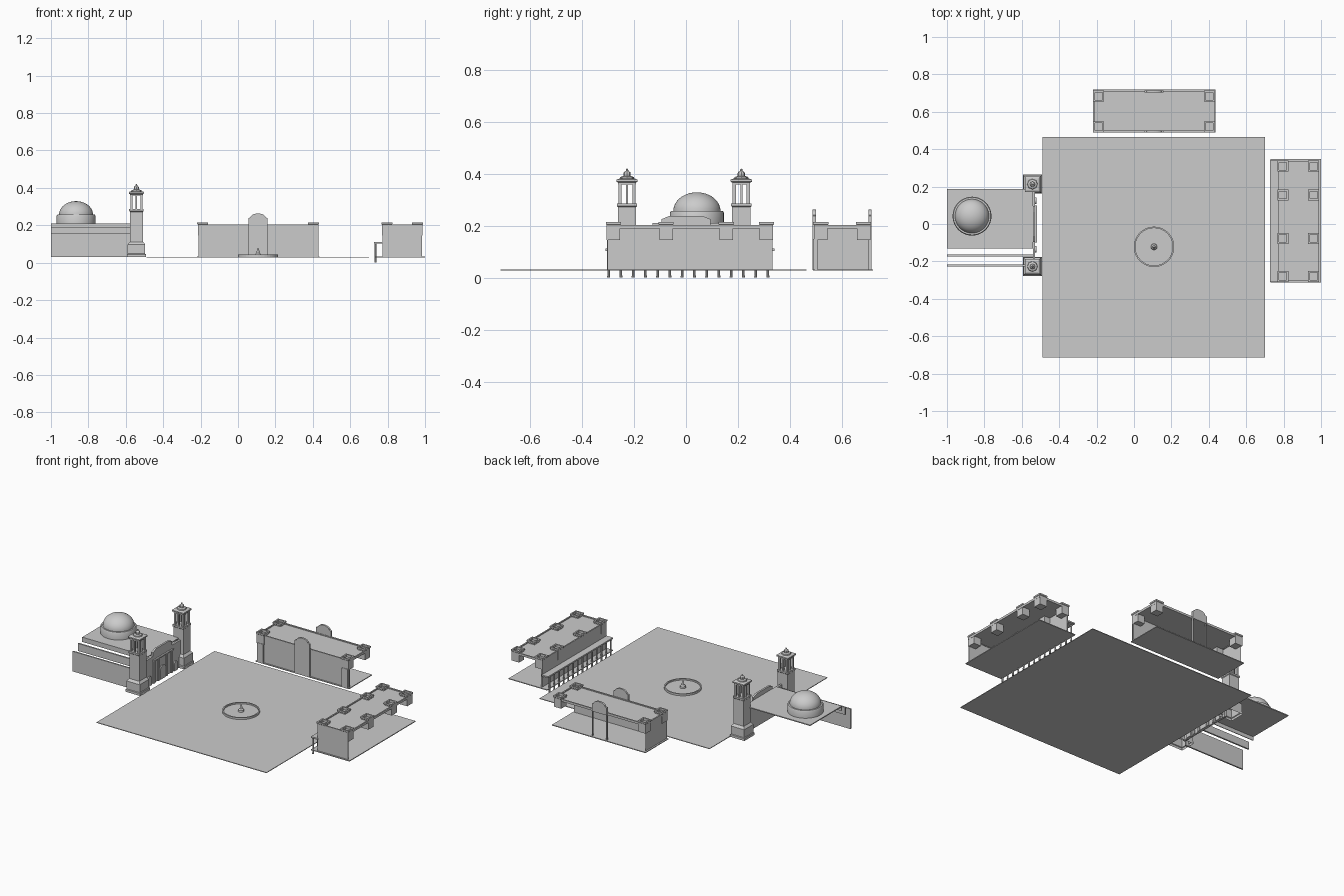
import bpy, bmesh, math
from mathutils import Matrix, Vector

if "Cube" in bpy.data.objects:
    bpy.data.objects.remove(bpy.data.objects["Cube"])


def finish(name, bm):
    me = bpy.data.meshes.new(name)
    bm.to_mesh(me)
    bm.free()
    ob = bpy.data.objects.new(name, me)
    bpy.context.collection.objects.link(ob)
    return ob


def box(name, x0, x1, y0, y1, z0, z1):
    bm = bmesh.new()
    m = Matrix.Translation(((x0 + x1) / 2, (y0 + y1) / 2, (z0 + z1) / 2)) @ \
        Matrix.Diagonal((x1 - x0, y1 - y0, z1 - z0, 1))
    bmesh.ops.create_cube(bm, size=1, matrix=m)
    return finish(name, bm)


def lathe(name, cx, cy, profile, seg=32, rot=0.0, smooth=False):
    """Turn (radius, z) points around a vertical axis."""
    bm = bmesh.new()
    vs = [bm.verts.new((cx + r, cy, z)) for r, z in profile]
    es = [bm.edges.new(p) for p in zip(vs, vs[1:])]
    bmesh.ops.spin(bm, geom=vs + es, cent=(cx, cy, 0), axis=(0, 0, 1),
                   angle=2 * math.pi, steps=seg, use_merge=False)
    bmesh.ops.remove_doubles(bm, verts=bm.verts, dist=1e-5)
    bmesh.ops.rotate(bm, verts=bm.verts, cent=(cx, cy, 0), matrix=Matrix.Rotation(rot, 3, 'Z'))
    bmesh.ops.recalc_face_normals(bm, faces=bm.faces)
    ob = finish(name, bm)
    if smooth:
        bpy.context.view_layer.objects.active = ob
        ob.select_set(True)
        bpy.ops.object.shade_smooth_by_angle(angle=math.radians(35))
        ob.select_set(False)
    return ob


def slab(name, pts, axis, pos, thick):
    """Extrude a (horizontal, z) outline along x or y."""
    bm = bmesh.new()
    place = (lambda a, z: (pos, a, z)) if axis == 'x' else (lambda a, z: (a, pos, z))
    f = bm.faces.new([bm.verts.new(place(a, z)) for a, z in pts])
    r = bmesh.ops.extrude_face_region(bm, geom=[f])
    d = Vector((thick, 0, 0) if axis == 'x' else (0, thick, 0))
    bmesh.ops.translate(bm, vec=d, verts=[v for v in r['geom'] if isinstance(v, bmesh.types.BMVert)])
    bmesh.ops.recalc_face_normals(bm, faces=bm.faces)
    return finish(name, bm)


def turret(cx, cy):
    """Hollow square corner turret with a wider rim."""
    s = math.sqrt(2)
    prof = [(0, .145), (.026 * s, .145), (.026 * s, .203), (.029 * s, .206), (.029 * s, .215),
            (.02 * s, .215), (.02 * s, .2), (0, .2)]
    lathe("roof_turret", cx, cy, prof, seg=4, rot=math.pi / 4)


def parapet(x0, x1, y0, y1):
    t = .008
    for a in ((x0, x1, y0, y0 + t), (x0, x1, y1 - t, y1), (x0, x0 + t, y0, y1), (x1 - t, x1, y0, y1)):
        box("parapet", *a, .19, .204)


def arch(w, z0, z1, c):
    """Round-topped outline."""
    return [(c - w, z0), (c + w, z0)] + [
        (c + w * math.cos(math.pi * i / 10), z1 - w + w * math.sin(math.pi * i / 10)) for i in range(11)]


# plaza and fountain
box("plaza", -.49, .70, -.715, .465, .027, .031)
lathe("fountain_basin", .107, -.122, [(0, .034), (.1, .034), (.1, .043), (.108, .043), (.108, .03)], 40)
lathe("fountain_jet", .107, -.122, [(.017, .034), (.016, .045), (.008, .052), (.006, .07), (0, .08)], 16, smooth=True)

# church body: side wall, clerestory bands and roof
box("church_side_wall", -1, -.57, -.226, -.217, .03, .157)
box("church_clerestory", -1, -.54, -.174, -.164, .14, .187)
box("church_roof_band", -1, -.54, -.13, -.126, .18, .208)
box("church_roof", -1, -.54, -.13, .187, .204, .21)

# dome
lathe("dome_drum", -.866, .042, [(.104, .208), (.104, .25), (.1, .257), (.088, .257)], 40, smooth=True)
lathe("dome", -.866, .042, [(.091 * math.cos(i * math.pi / 24), .257 + .072 * math.sin(i * math.pi / 24))
                            for i in range(13)], 40, smooth=True)

# church facade with stepped gable, doors and pilasters
front = [(-.19, .03), (.18, .03), (.18, .2), (.095, .2), (.095, .225), (.065, .238),
         (-.065, .238), (-.095, .225), (-.095, .2), (-.19, .2)]
slab("church_facade", front, 'x', -.54, .012)
for c, w, top in ((-.005, .028, .115), (-.135, .018, .09), (.125, .018, .09)):
    slab("arched_door", arch(w, .03, top, c), 'x', -.529, .008)
for y in (-.09, -.045, .035, .085):
    box("facade_pilaster", -.53, -.52, y - .007, y + .007, .03, .17)
box("facade_cornice", -.53, -.518, -.1, .1, .17, .178)

# bell towers
S2 = math.sqrt(2)
for cy in (-.227, .213):
    cx = -.543
    lathe("tower_shaft", cx, cy, [(r * S2, z) for r, z in (
        (.051, .03), (.051, .045), (.047, .048), (.047, .098), (.035, .112), (.035, .272),
        (.039, .276), (.039, .286), (0, .286))], 4, math.pi / 4)
    for i in (-1, 0, 1):
        for j in (-1, 0, 1):
            if i or j:
                w = .006 if i and j else .004
                x, y = cx + i * .027, cy + j * .027
                box("belfry_post", x - w, x + w, y - w, y + w, .286, .365)
    lathe("belfry_cornice", cx, cy, [(r * S2, z) for r, z in (
        (0, .36), (.034, .36), (.034, .366), (.041, .37), (.041, .378), (.03, .382), (0, .382))], 4, math.pi / 4)
    lathe("tower_cap", cx, cy, [(.028, .382), (.026, .388), (.014, .392), (.014, .402), (.012, .407),
                                (.005, .412), (.004, .418), (0, .421)], 8)

# north building
box("north_floor", -.22, .435, .49, .72, .027, .032)
box("north_front_wall", -.21, .43, .497, .507, .03, .198)
box("north_roof", -.205, .425, .5, .705, .193, .198)
parapet(-.212, .43, .497, .708)
slab("north_end_wall", [(.5, .03), (.5, .198), (.705, .198), (.705, .03)], 'x', -.21, .0005)
bm = bmesh.new()  # single-sided end wall facing outward
bm.faces.new([bm.verts.new((-.21, y, z)) for y, z in ((.5, .03), (.5, .198), (.705, .198), (.705, .03))])
bpy.data.objects.remove(bpy.data.objects["north_end_wall"])
finish("north_end_wall", bm)
for x in (-.189, .403):
    box("front_pier", x - .022, x + .022, .49, .5, .03, .15)
    for y in (.519, .684):
        turret(x, y)
gable = [(.055, .238), (.055, .19), (.159, .19), (.159, .238), (.147, .242)] + [
    (.107 + .04 * math.cos(math.pi * i / 10), .242 + .021 * math.sin(math.pi * i / 10)) for i in range(1, 10)] + [(.067, .242)]
for y in (.488, .703):
    slab("north_gable", gable, 'y', y, .012)
box("entrance_bay", .055, .159, .488, .5, .03, .195)
for x in (.057, .157):
    box("rear_bay_edge", x - .002, x + .002, .703, .714, .03, .195)

# east building
box("east_floor", .73, 1, -.313, .347, .027, .032)
box("east_front_wall", .772, .782, -.305, .333, .03, .198)
box("east_end_wall", .772, .985, -.305, -.3, .03, .198)
box("east_roof", .775, .985, -.3, .333, .193, .198)
parapet(.772, .987, -.305, .335)
for x in (.796, .96):
    for y in (-.28, -.077, .155, .31):
        turret(x, y)

# east arcade
box("arcade_roof", .728, .775, -.31, .34, .103, .112)
for i in range(14):
    y = -.298 + i * .0472
    lathe("arcade_column", .735, y, [(0, 0), (.006, 0), (.005, .01), (.005, .095), (.007, .104)], 8)
